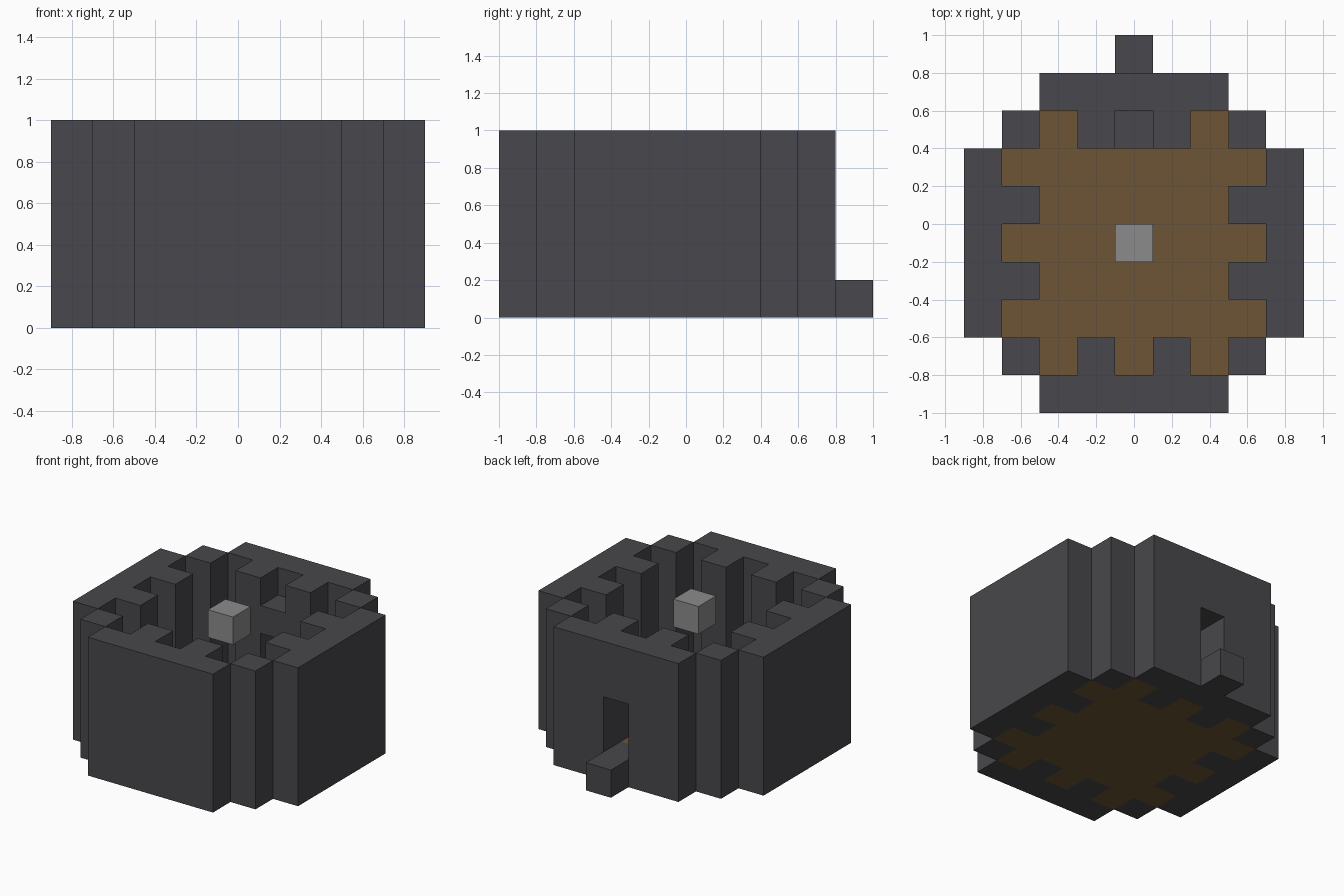
import bpy
import bmesh
from mathutils import Vector

if "Cube" in bpy.data.objects:
    bpy.data.objects.remove(bpy.data.objects["Cube"], do_unlink=True)

UNIT = 0.2
# Ground plan, back row first: # wall, _ floor, D doorway, L lintel, S doorstep, B hanging block
PLAN = [
    "....S....",
    "..##D##..",
    ".#_#L#_#.",
    "#_______#",
    "##_____##",
    "#___B___#",
    "##_____##",
    "#_______#",
    ".#_#_#_#.",
    "..#####..",
]
# Storeys that each part fills above each kind of cell
WALL = {"#": range(5), "D": (0, 3, 4), "L": (3,), "S": (0,)}
FLOOR = {"_": (0,), "L": (0,), "B": (0,)}
BLOCK = {"B": (4,)}


def material(name, rgb):
    mat = bpy.data.materials.new(name)
    mat.use_nodes = True
    mat.diffuse_color = (*rgb, 1)
    shader = next(n for n in mat.node_tree.nodes if n.type == "BSDF_PRINCIPLED")
    shader.inputs["Base Color"].default_value = (*rgb, 1)
    return mat


def build_part(name, levels, mat):
    """Make the outer skin of all cells that the part fills, with flat areas merged."""
    cells = {(c, len(PLAN) - 1 - r, k)
             for r, row in enumerate(PLAN)
             for c, kind in enumerate(row)
             for k in levels.get(kind, ())}
    origin = Vector((len(PLAN[0]) / 2, len(PLAN) / 2, 0))
    bm = bmesh.new()
    for cell in sorted(cells):
        for axis in range(3):
            for side in (0, 1):
                near = list(cell)
                near[axis] += 2 * side - 1
                if tuple(near) in cells:
                    continue
                corners = []
                for a, b in ((0, 0), (1, 0), (1, 1), (0, 1)):
                    p = Vector(cell)
                    p[axis] += side
                    p[(axis + 1) % 3] += a
                    p[(axis + 2) % 3] += b
                    corners.append(bm.verts.new((p - origin) * UNIT))
                bm.faces.new(corners if side else corners[::-1])
    bmesh.ops.remove_doubles(bm, verts=bm.verts, dist=0.001)
    bmesh.ops.dissolve_limit(bm, angle_limit=0.01, verts=bm.verts, edges=bm.edges,
                             delimit={"NORMAL"})
    mesh = bpy.data.meshes.new(name)
    bm.to_mesh(mesh)
    bm.free()
    mesh.materials.append(mat)
    obj = bpy.data.objects.new(name, mesh)
    bpy.context.collection.objects.link(obj)
    return obj


# Stone ring with its teeth, doorway and doorstep
build_part("stone_wall", WALL, material("dark stone", (0.065, 0.064, 0.072)))
# Brown floor slab that fills the ring
build_part("floor", FLOOR, material("brown wood", (0.155, 0.09, 0.036)))
# Small block floating level with the wall top
build_part("hanging_block", BLOCK, material("light grey", (0.26, 0.26, 0.26)))
